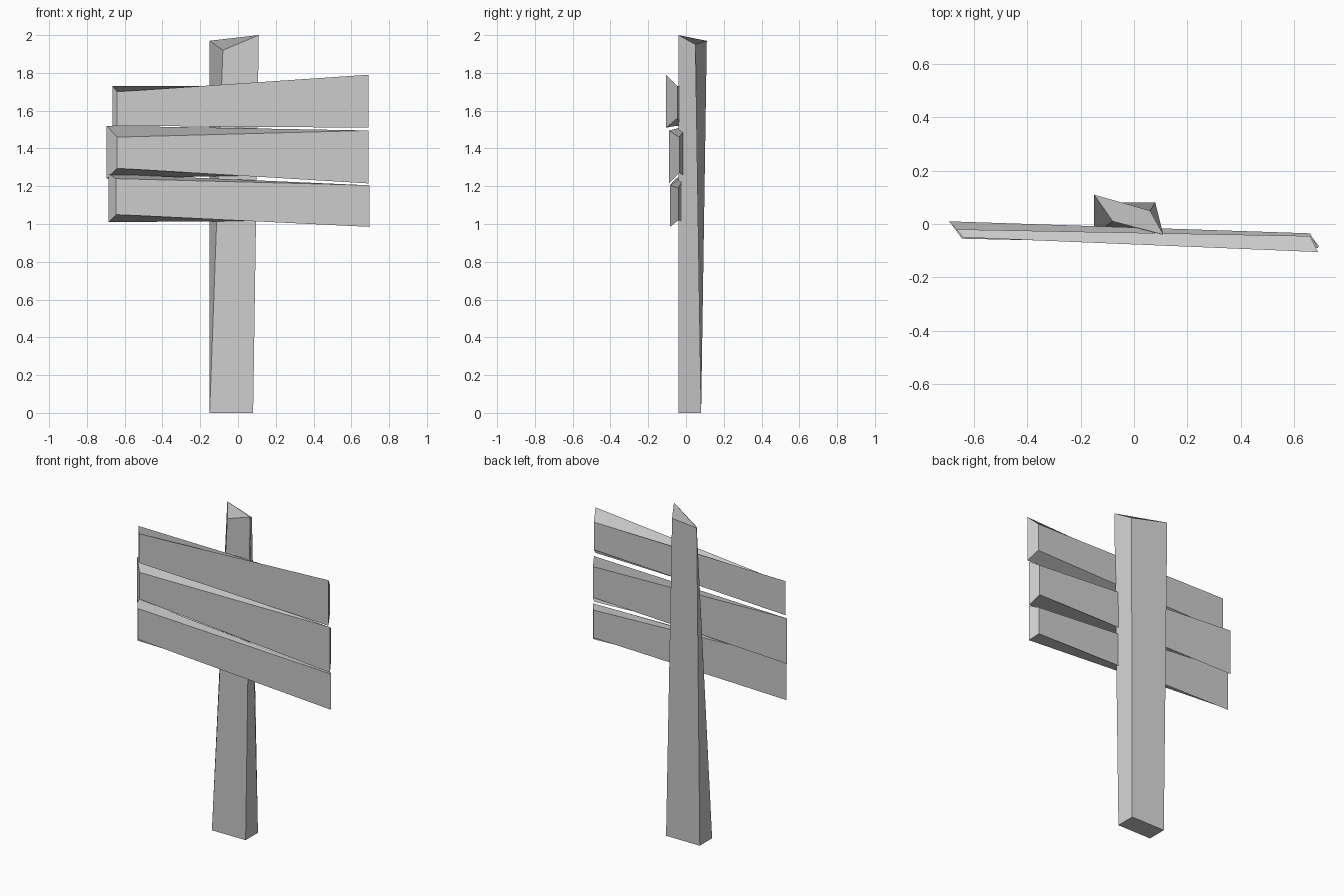
import bpy
import bmesh

cube = bpy.data.objects.get("Cube")
if cube:
    bpy.data.objects.remove(cube, do_unlink=True)

grey = bpy.data.materials.new("weathered grey")
grey.use_nodes = True
colour = (0.6, 0.6, 0.6, 1)
grey.diffuse_color = colour
grey.node_tree.nodes["Principled BSDF"].inputs["Base Color"].default_value = colour


def hewn_block(name, start, end):
    """Flat-faced beam joining two four-cornered ends."""
    bm = bmesh.new()
    a = [bm.verts.new(p) for p in start]
    b = [bm.verts.new(p) for p in end]
    bm.faces.new(a)
    bm.faces.new(b[::-1])
    for i in range(len(a)):
        j = (i + 1) % len(a)
        bm.faces.new((a[j], a[i], b[i], b[j]))
    bmesh.ops.recalc_face_normals(bm, faces=bm.faces)
    mesh = bpy.data.meshes.new(name)
    bm.to_mesh(mesh)
    bm.free()
    mesh.materials.append(grey)
    obj = bpy.data.objects.new(name, mesh)
    bpy.context.collection.objects.link(obj)


def plank_end(front, back):
    """Each side is (x, y, bottom, top)."""
    (fx, fy, f0, f1), (bx, by, b0, b1) = front, back
    return [(fx, fy, f0), (fx, fy, f1), (bx, by, b1), (bx, by, b0)]


# Post with a twisted, slanted top
hewn_block("post",
           [(-0.15, -0.04, 0), (0.08, -0.04, 0), (0.08, 0.08, 0), (-0.15, 0.08, 0)],
           [(-0.08, 0.01, 1.92), (0.11, -0.04, 2), (0.06, 0.05, 1.95), (-0.15, 0.11, 1.97)])

# Three rough sign planks, right end then left end
hewn_block("upper_plank",
           plank_end((-0.64, -0.05, 1.52, 1.7), (-0.665, -0.02, 1.52, 1.73)),
           plank_end((0.69, -0.105, 1.51, 1.79), (0.66, -0.045, 1.56, 1.73)))
hewn_block("middle_plank",
           plank_end((-0.64, -0.045, 1.295, 1.46), (-0.695, 0.01, 1.24, 1.52)),
           plank_end((0.69, -0.09, 1.215, 1.495), (0.66, -0.035, 1.27, 1.46)))
hewn_block("lower_plank",
           plank_end((-0.645, -0.055, 1.05, 1.24), (-0.685, 0, 1.01, 1.265)),
           plank_end((0.695, -0.085, 0.985, 1.205), (0.66, -0.04, 1.02, 1.19)))
